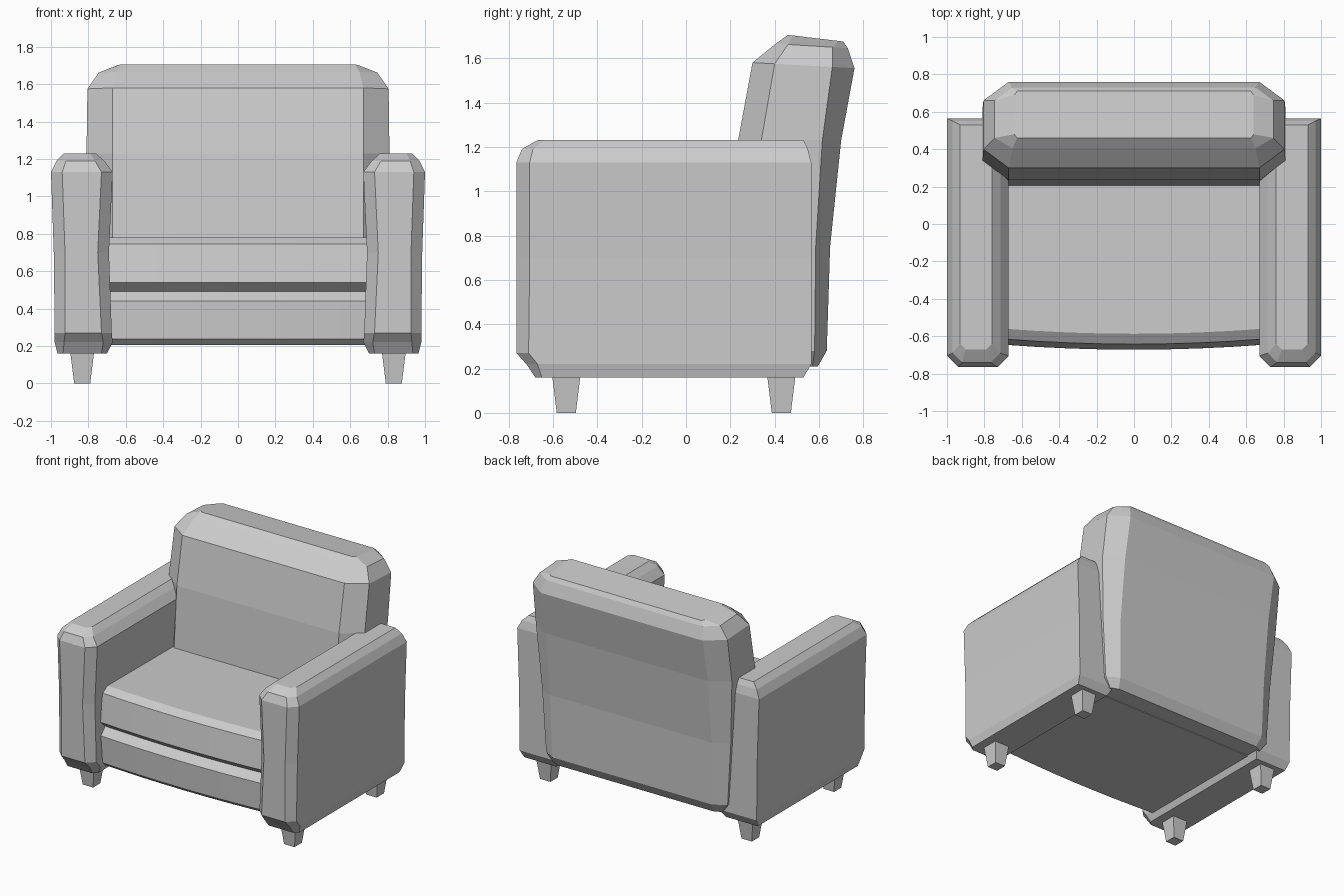
import bpy
import bmesh
import math

if "Cube" in bpy.data.objects:
    bpy.data.objects.remove(bpy.data.objects["Cube"], do_unlink=True)

grey = bpy.data.materials.new("soft grey fabric")
grey.use_nodes = True
COLOUR = (0.6, 0.6, 0.6, 1)
grey.diffuse_color = COLOUR
grey.node_tree.nodes["Principled BSDF"].inputs["Base Color"].default_value = COLOUR


def loft(name, rings):
    """Skin a stack of equal-length rings and cap both ends."""
    bm = bmesh.new()
    loops = [[bm.verts.new(p) for p in ring] for ring in rings]
    n = len(loops[0])
    for a, b in zip(loops, loops[1:]):
        for i in range(n):
            j = (i + 1) % n
            bm.faces.new((a[i], a[j], b[j], b[i]))
    bm.faces.new(loops[0][::-1])
    bm.faces.new(loops[-1])
    bmesh.ops.recalc_face_normals(bm, faces=bm.faces)
    mesh = bpy.data.meshes.new(name)
    bm.to_mesh(mesh)
    bm.free()
    mesh.materials.append(grey)
    obj = bpy.data.objects.new(name, mesh)
    bpy.context.collection.objects.link(obj)
    return obj


def smooth(obj, degrees):
    bpy.ops.object.select_all(action='DESELECT')
    obj.select_set(True)
    bpy.context.view_layer.objects.active = obj
    bpy.ops.object.shade_smooth_by_angle(angle=math.radians(degrees))


# Arms: height, inner x, outer x, front y, back y, front corner cut
ARM = [
    (0.16, 0.70, 0.965, -0.68, 0.53, 0.03),
    (0.22, 0.67, 0.98, -0.72, 0.565, 0.05),
    (0.27, 0.675, 0.98, -0.765, 0.565, 0.055),
    (0.70, 0.69, 0.985, -0.765, 0.565, 0.06),
    (1.13, 0.67, 1.0, -0.765, 0.565, 0.06),
    (1.19, 0.715, 0.97, -0.74, 0.55, 0.05),
    (1.23, 0.76, 0.93, -0.67, 0.53, 0.03),
]


def arm_ring(side, z, xi, xo, yf, yb, c):
    pts = [(xi, yb), (xo, yb), (xo, yf + c), (xo - c, yf), (xi + c, yf), (xi, yf + c)]
    return [(side * x, y, z) for x, y in pts]


# Legs: tapered square pegs
def leg_ring(x, y, z, half):
    return [(x + sx * half, y + sy * half, z)
            for sx, sy in ((-1, -1), (1, -1), (1, 1), (-1, 1))]


for side, label in ((1, "left"), (-1, "right")):
    loft(label + "_arm", [arm_ring(side, *row) for row in ARM])
    for y, place in ((-0.54, "front"), (0.43, "back")):
        loft(f"{place}_{label}_leg",
             [leg_ring(side * 0.833, y, 0, 0.043), leg_ring(side * 0.833, y, 0.17, 0.064)])

# Backrest: front z, back z, face half width, side half width,
# front y, side front y, side back y, back y
BACK = [
    (0.21, 0.21, 0.64, 0.70, 0.40, 0.50, 0.57, 0.595),
    (0.28, 0.28, 0.66, 0.75, 0.35, 0.45, 0.58, 0.635),
    (0.75, 0.75, 0.67, 0.78, 0.20, 0.33, 0.585, 0.65),
    (1.23, 1.23, 0.67, 0.81, 0.235, 0.34, 0.615, 0.70),
    (1.58, 1.555, 0.67, 0.805, 0.30, 0.40, 0.66, 0.76),
    (1.665, 1.645, 0.65, 0.745, 0.405, 0.46, 0.66, 0.73),
    (1.705, 1.675, 0.625, 0.64, 0.46, 0.48, 0.69, 0.71),
]


def back_ring(zf, zb, fx, sx, yf, ysf, ysb, yb):
    half = [(fx, yf), (sx, ysf), (sx, ysb), (fx, yb)]
    pts = half + [(-x, y) for x, y in reversed(half)]
    return [(x, y, zf + (zb - zf) * (y - yf) / (yb - yf)) for x, y in pts]


loft("backrest", [back_ring(*row) for row in BACK])

# Seat parts: side profiles swept across with a gently bowed front
CUSHION = [(0.45, 0.49), (-0.59, 0.49), (-0.645, 0.54), (-0.615, 0.745),
           (-0.56, 0.78), (0.45, 0.775)]
BASE = [(0.46, 0.205), (-0.60, 0.205), (-0.635, 0.237), (-0.645, 0.44),
        (-0.59, 0.492), (0.46, 0.492)]


def bowed(name, profile, half_width, steps=8):
    rings = []
    for i in range(steps + 1):
        t = 2 * i / steps - 1
        bow = 0.027 * (1 - t * t)
        rings.append([(t * half_width, y - (bow if y < 0 else 0), z) for y, z in profile])
    smooth(loft(name, rings), 20)


bowed("seat_cushion", CUSHION, 0.69)
bowed("seat_base", BASE, 0.70)
